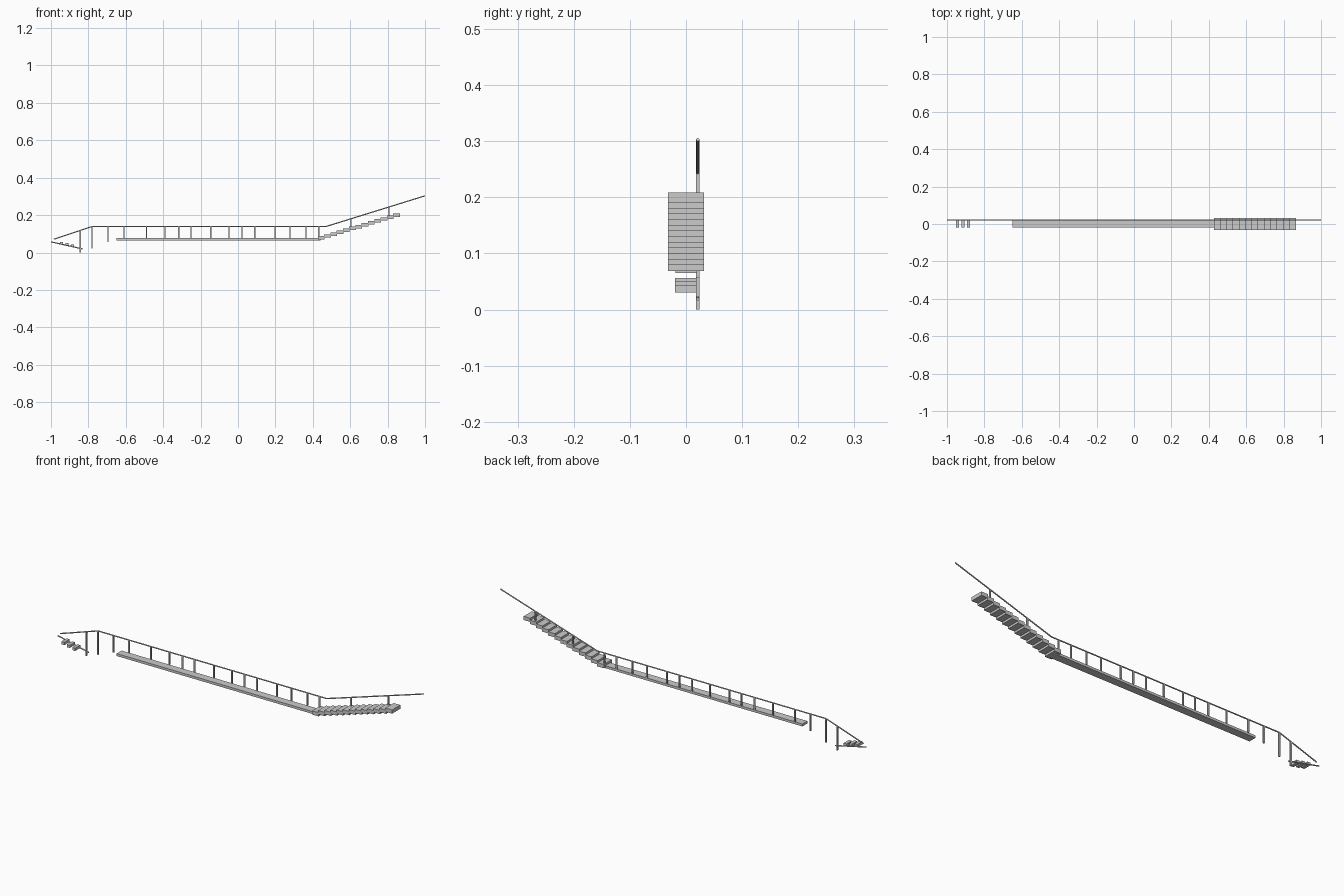
import bpy, bmesh
from mathutils import Vector

if "Cube" in bpy.data.objects:
    bpy.data.objects.remove(bpy.data.objects["Cube"])

RAIL_Y = 0.021


def finish(name, bm):
    mesh = bpy.data.meshes.new(name)
    bm.to_mesh(mesh)
    bm.free()
    ob = bpy.data.objects.new(name, mesh)
    bpy.context.collection.objects.link(ob)
    return ob


def box(name, x0, x1, y0, y1, z0, z1):
    bm = bmesh.new()
    bmesh.ops.create_cube(bm, size=1)
    for v in bm.verts:
        v.co = Vector((x0 + (v.co.x + .5) * (x1 - x0),
                       y0 + (v.co.y + .5) * (y1 - y0),
                       z0 + (v.co.z + .5) * (z1 - z0)))
    return finish(name, bm)


def bar(name, points, radius, sides=8):
    """Low-poly round bar along straight segments given as (x, z)."""
    bm = bmesh.new()
    for a, b in zip(points, points[1:]):
        p, q = Vector((a[0], RAIL_Y, a[1])), Vector((b[0], RAIL_Y, b[1]))
        d = q - p
        mat = d.to_track_quat('Z', 'Y').to_matrix().to_4x4()
        mat.translation = (p + q) / 2
        bmesh.ops.create_cone(bm, cap_ends=True, segments=sides, radius1=radius,
                              radius2=radius, depth=d.length, matrix=mat)
    return finish(name, bm)


# handrail running over both stairs and the landing
RAIL = [(-0.985, 0.071), (-0.78, 0.139), (0.47, 0.139), (0.999, 0.303)]
bar("handrail", RAIL, 0.003)


def rail_z(x):
    for (x0, z0), (x1, z1) in zip(RAIL, RAIL[1:]):
        if x0 <= x <= x1:
            return z0 + (z1 - z0) * (x - x0) / (x1 - x0)


# lower sloping rail beside the small steps
bar("lower_rail", [(-0.999, 0.057), (-0.83, 0.019)], 0.003)

# posts on the landing, then the ones with their own foot heights
posts = [(x, 0.076) for x in (-0.61, -0.49, -0.39, -0.317, -0.252, -0.146, -0.048,
                              0.022, 0.09, 0.198, 0.278, 0.364, 0.432)]
posts += [(-0.843, 0.0), (-0.78, 0.022), (-0.695, 0.056), (0.604, 0.13), (0.808, 0.19)]
for x, foot in posts:
    box("rail_post", x - .0032, x + .0032, RAIL_Y - .0032, RAIL_Y + .0032, foot, rail_z(x))

# long landing
box("landing", -0.65, 0.44, -0.019, 0.02, 0.065, 0.077)

# main stair
N, RUN, RISE = 13, 0.0335, 0.0101
for i in range(N):
    x, z = 0.427 + i * RUN, 0.069 + i * RISE
    box("stair_tread", x, x + 0.036, -0.032, 0.032, z, z + 0.0185)

# three small steps at the far end
for i in range(3):
    x, z = -0.951 + i * 0.0295, 0.043 - i * 0.0065
    box("small_step", x, x + 0.016, -0.02, 0.02, z, z + 0.0135)
